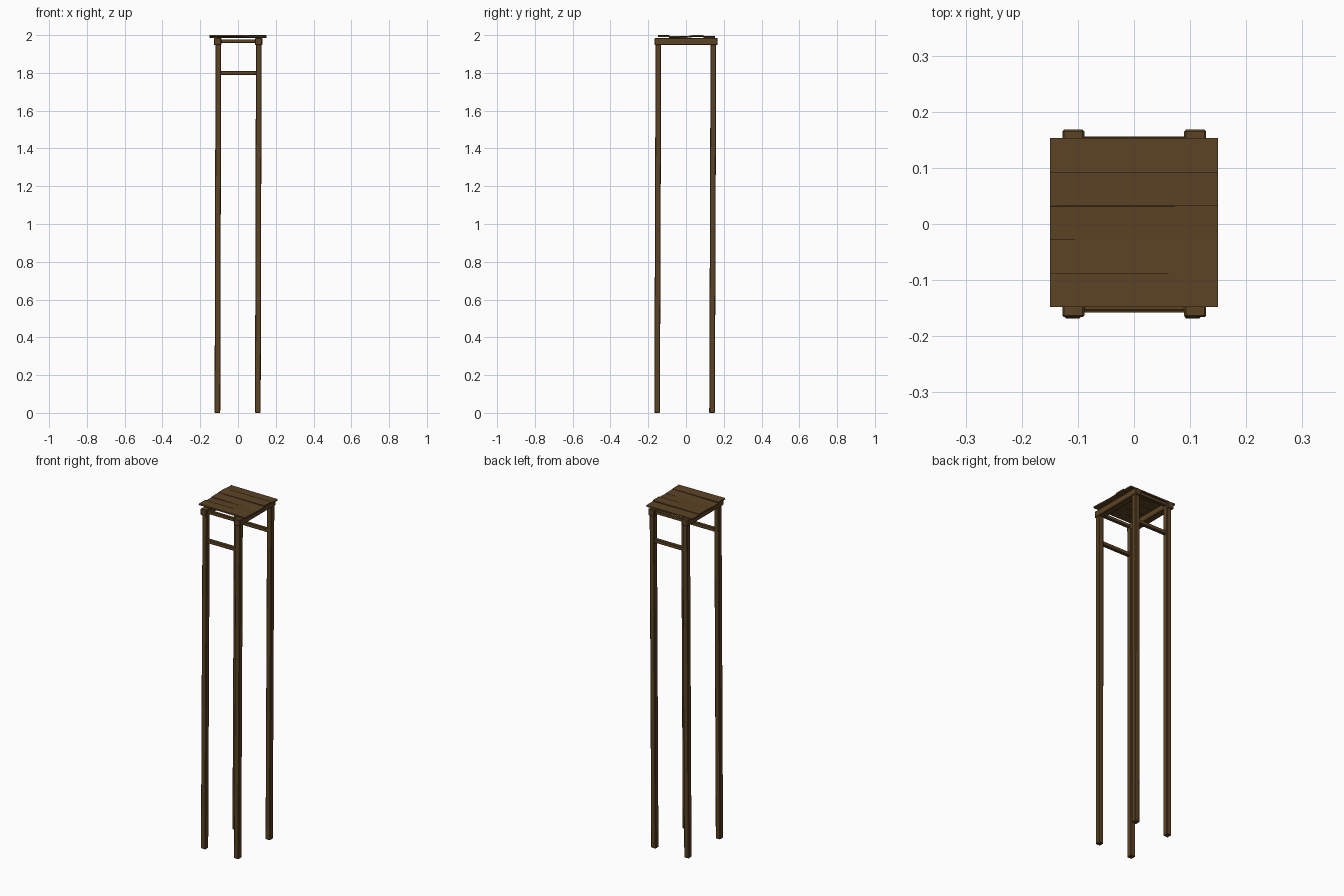
import bpy, bmesh
from mathutils import Vector, Matrix

if "Cube" in bpy.data.objects:
    bpy.data.objects.remove(bpy.data.objects["Cube"])

wood = bpy.data.materials.new("dark brown wood")
wood.diffuse_color = (0.105, 0.056, 0.018, 1)
wood.use_nodes = True
wood.node_tree.nodes["Principled BSDF"].inputs["Base Color"].default_value = wood.diffuse_color


def box(name, centre, size, bevel=0.0, lean=(0, 0), tilt=(0, 0)):
    """Box with bevelled edges; lean shifts the top end in x, y; tilt rotates about x, y."""
    bm = bmesh.new()
    bmesh.ops.create_cube(bm, size=1)
    for v in bm.verts:
        v.co = Vector(v.co[i] * size[i] for i in range(3))
        if v.co.z > 0:
            v.co += Vector((lean[0], lean[1], 0))
    if bevel:
        bmesh.ops.bevel(bm, geom=bm.edges[:], offset=bevel, segments=1, affect='EDGES')
    rot = Matrix.Rotation(tilt[0], 4, 'X') @ Matrix.Rotation(tilt[1], 4, 'Y')
    bm.transform(Matrix.Translation(centre) @ rot)
    me = bpy.data.meshes.new(name)
    bm.to_mesh(me)
    bm.free()
    me.materials.append(wood)
    ob = bpy.data.objects.new(name, me)
    bpy.context.collection.objects.link(ob)
    return ob


# four tall, slightly leaning legs
for sx, xn in ((-0.109, "left"), (0.105, "right")):
    for sy, yn in ((-0.153, "front"), (0.138, "back")):
        box(f"{yn}_{xn}_leg", (sx, sy, 0.98), (0.030, 0.030, 1.96), 0.003, lean=(0.005, 0.007))

# side beams resting on the legs
for x, n in ((-0.108, "left"), (0.109, "right")):
    box(f"{n}_beam", (x, 0.001, 1.9655), (0.039, 0.334, 0.037), 0.003)

# top rails and lower cross bars at front and back
for y, by, n in ((-0.145, -0.148, "front"), (0.147, 0.145, "back")):
    box(f"{n}_top_rail", (0, y, 1.9685), (0.20, 0.018, 0.018), 0.0015)
    box(f"{n}_cross_bar", (0, by, 1.80), (0.20, 0.020, 0.020), 0.0015)

# five uneven planks on top: y centre, z centre, tilt about x, tilt about y
planks = [(-0.118, 1.995, -0.02, 0.006), (-0.059, 1.990, -0.03, -0.008),
          (0.0015, 1.991, 0.03, 0.008), (0.0625, 1.995, 0.01, -0.005),
          (0.1225, 1.990, -0.03, 0.006)]
for i, (y, z, tx, ty) in enumerate(planks):
    box(f"top_plank_{i + 1}", (0, y, z), (0.30, 0.0605, 0.008), 0, tilt=(tx, ty))
